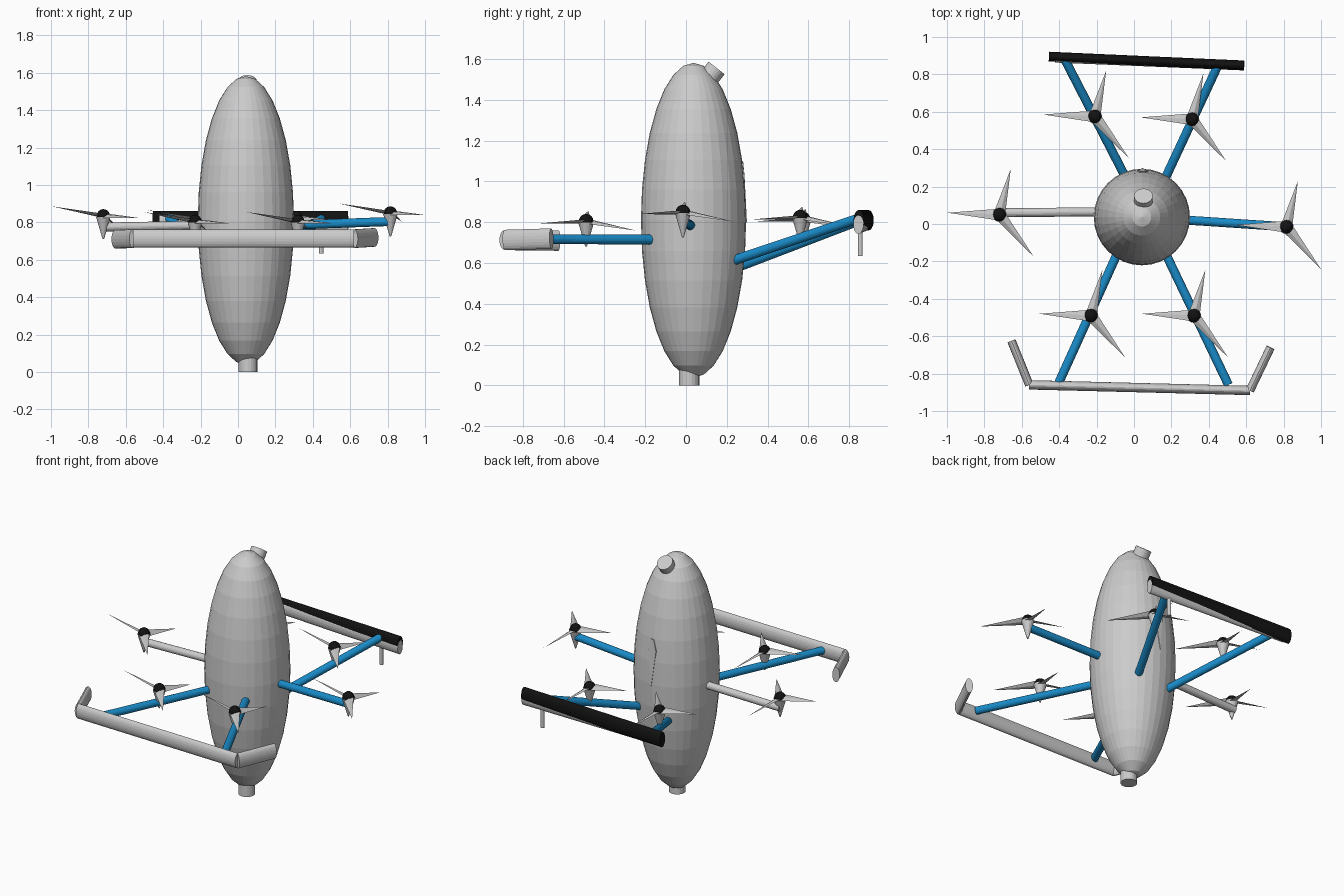
import bpy, bmesh
from math import radians
from mathutils import Vector, Matrix

if "Cube" in bpy.data.objects:
    bpy.data.objects.remove(bpy.data.objects["Cube"])


def material(name, color):
    m = bpy.data.materials.new(name)
    m.diffuse_color = color
    m.use_nodes = True
    m.node_tree.nodes["Principled BSDF"].inputs["Base Color"].default_value = m.diffuse_color
    return m


BLUE = material("blue", (0.01, 0.26, 0.58, 1))
BLACK = material("black", (0.006, 0.006, 0.006, 1))


def finish(bm, name, mat=None, smooth=False):
    bmesh.ops.recalc_face_normals(bm, faces=bm.faces)
    me = bpy.data.meshes.new(name)
    for f in bm.faces:
        f.smooth = smooth
    bm.to_mesh(me)
    bm.free()
    ob = bpy.data.objects.new(name, me)
    bpy.context.collection.objects.link(ob)
    if mat:
        me.materials.append(mat)
    return ob


def tube(name, a, b, r, tall=None, mat=None, r2=None, seg=20):
    """Rod from a to b; 'tall' gives an upright elliptical section."""
    a, b = Vector(a), Vector(b)
    d = b - a
    side = d.cross((0, 0, 1))
    side = side.normalized() if side.length > 1e-4 else Vector((1, 0, 0))
    up = side.cross(d).normalized()
    bm = bmesh.new()
    bmesh.ops.create_cone(bm, cap_ends=True, segments=seg, radius1=1,
                          radius2=1 if r2 is None else r2 / r, depth=1)
    w = d.normalized()
    for v in bm.verts:
        v.co = (a + b) / 2 + side * v.co.x * r + up * v.co.y * (tall or r) + w * v.co.z * d.length
    return finish(bm, name, mat)


# egg-shaped body
bm = bmesh.new()
bmesh.ops.create_uvsphere(bm, u_segments=32, v_segments=16, radius=1,
                          matrix=Matrix.Translation((0.042, 0.037, 0.81)) @ Matrix.Diagonal((0.257, 0.258, 0.772, 1)))
finish(bm, "body")

# end caps
tube("bottom_cap", (0.053, 0.015, 0), (0.053, 0.015, 0.08), 0.05)
tube("top_cap", (0.05, 0.09, 1.48), (0.05, 0.15, 1.557), 0.05)

# small fin almost flush with the back of the body
bm = bmesh.new()
pts = [(0.045, 0.80), (0.075, 1.03), (0.06, 1.1), (0.04, 1.1), (0.018, 1.03)]


def back_y(x, z):
    t = 1 - ((x - 0.042) / 0.257) ** 2 - ((z - 0.81) / 0.772) ** 2
    return 0.037 + 0.258 * max(t, 0) ** 0.5


outer = [bm.verts.new((x, back_y(x, z) + 0.004, z)) for x, z in pts]
inner = [bm.verts.new((x, back_y(x, z) - 0.03, z)) for x, z in pts]
bm.faces.new(outer)
bm.faces.new(inner[::-1])
for i in range(5):
    j = (i + 1) % 5
    bm.faces.new((outer[i], inner[i], inner[j], outer[j]))
finish(bm, "back_fin")

# arms
arms = [
    ("front_left_arm", (-0.09, -0.16, 0.715), (-0.405, -0.855, 0.718), BLUE),
    ("front_right_arm", (0.17, -0.16, 0.715), (0.505, -0.86, 0.718), BLUE),
    ("back_left_arm", (-0.04, 0.24, 0.575), (-0.37, 0.88, 0.82), BLUE),
    ("back_right_arm", (0.165, 0.24, 0.615), (0.45, 0.85, 0.82), BLUE),
    ("right_arm", (0.26, 0.022, 0.785), (0.82, -0.015, 0.805), BLUE),
    ("left_arm", (-0.18, 0.065, 0.785), (-0.73, 0.06, 0.775), None),
]
for name, a, b, mat in arms:
    tube(name, a, b, 0.024, mat=mat)

# front bar with bent tips
L, R = (-0.56, -0.86, 0.713), (0.62, -0.89, 0.713)
tube("front_bar", L, R, 0.025, 0.048)
tube("front_bar_left_tip", L, (-0.655, -0.625, 0.71), 0.023, 0.05)
tube("front_bar_right_tip", R, (0.73, -0.66, 0.72), 0.023, 0.05)

# rear bar, its lower lining and hanging pin
tube("rear_bar", (-0.455, 0.895, 0.81), (0.588, 0.848, 0.81), 0.026, 0.05, BLACK)
tube("rear_bar_lining", (-0.42, 0.888, 0.805), (0.589, 0.846, 0.788), 0.025, 0.045)
tube("rear_pin", (0.445, 0.855, 0.635), (0.445, 0.855, 0.8), 0.012, seg=12)

# propellers: dark domed hub, downward spinner cone, three tapered blades
TIPS = [(0.06, 0.24, -0.045), (-0.27, 0.01, 0.05), (0.18, -0.22, -0.01)]


def propeller(name, x, y, z):
    c = Vector((x, y, z))
    bm = bmesh.new()
    bmesh.ops.create_uvsphere(bm, u_segments=16, v_segments=8, radius=0.036, matrix=Matrix.Translation(c))
    finish(bm, name + "_hub", BLACK)
    tube(name + "_spinner", c + Vector((0, 0, -0.125)), c + Vector((0, 0, -0.005)), 0.004, r2=0.039, seg=16)
    bm = bmesh.new()
    for t in TIPS:
        d = Vector(t)
        side = d.cross((0, 0, 1)).normalized()
        side = Matrix.Rotation(radians(20), 3, d) @ side
        up = side.cross(d).normalized()
        root = c + d * 0.1
        ring = [bm.verts.new(root + o) for o in (side * 0.03, up * 0.008, side * -0.03, up * -0.008)]
        tip = bm.verts.new(c + d * 1.02)
        bm.faces.new(ring)
        for i in range(4):
            bm.faces.new((ring[i], ring[(i + 1) % 4], tip))
    finish(bm, name + "_blades")


for name, x, y, z in [
    ("front_left_propeller", -0.23, -0.49, 0.805),
    ("front_right_propeller", 0.32, -0.49, 0.805),
    ("back_left_propeller", -0.21, 0.575, 0.815),
    ("back_right_propeller", 0.31, 0.56, 0.825),
    ("left_propeller", -0.72, 0.05, 0.835),
    ("right_propeller", 0.815, -0.015, 0.85),
]:
    propeller(name, x, y, z)
